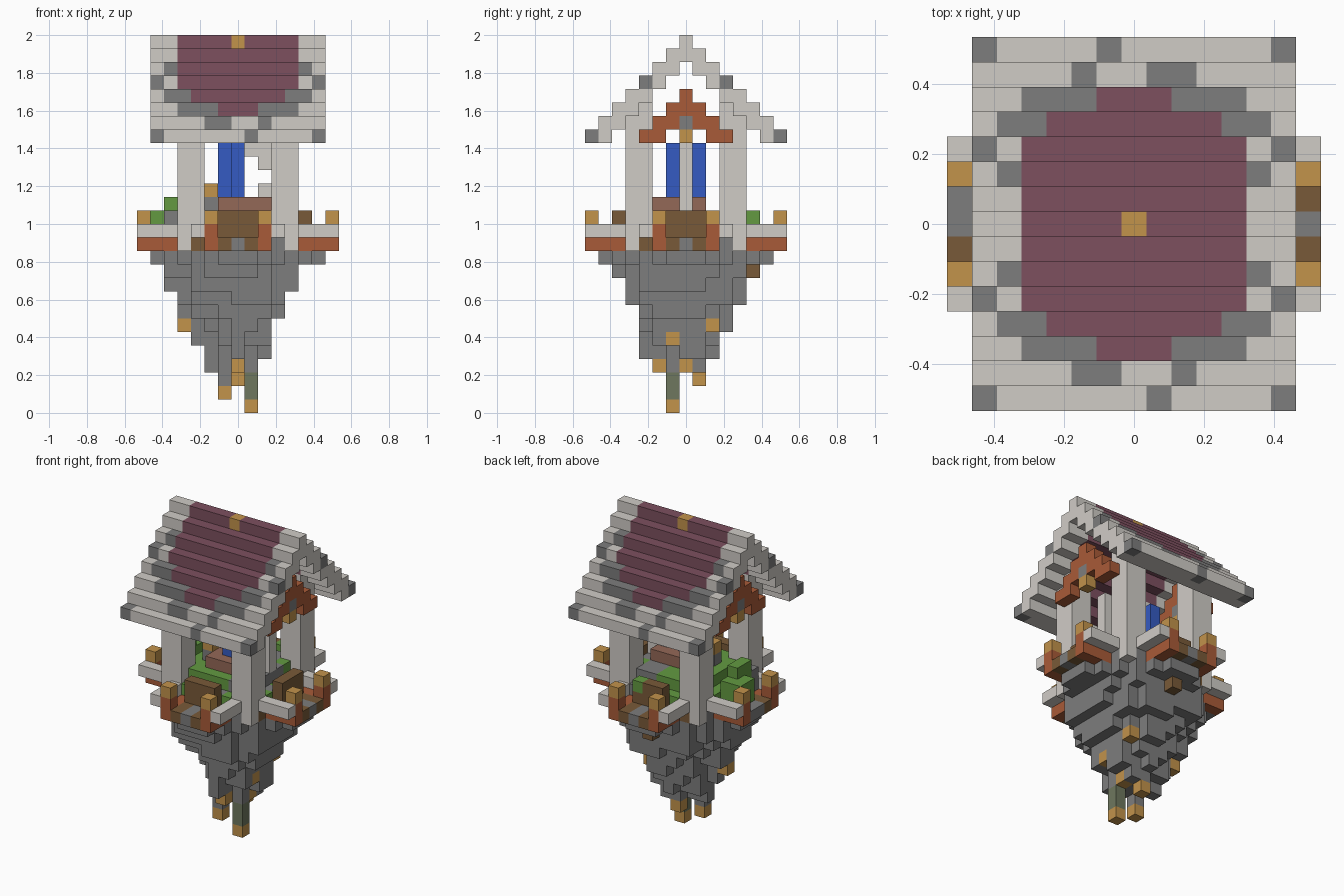
import bpy, bmesh, random
from mathutils import Vector

cube = bpy.data.objects.get("Cube")
if cube:
    bpy.data.objects.remove(cube)

random.seed(4)
UNIT = 2 / 28

COLOURS = {
    "light_stone": "d0ccc6", "dark_stone": "7d7d7d", "plum_tile": "7d505f",
    "lamp_gold": "c2934b", "dark_wood": "795a38", "red_wood": "a95b38",
    "grass_green": "639a41", "water_blue": "355bc2", "clay_brick": "946857",
    "moss_stone": "6e775e",
}


def to_linear(c):
    return c / 12.92 if c < 0.04045 else ((c + 0.055) / 1.055) ** 2.4


MATS = {}
for name, code in COLOURS.items():
    rgb = [to_linear(v / 255) for v in bytes.fromhex(code)] + [1]
    mat = bpy.data.materials.new(name)
    mat.use_nodes = True
    mat.diffuse_color = rgb
    mat.node_tree.nodes["Principled BSDF"].inputs["Base Color"].default_value = rgb
    MATS[name] = mat

STEPS = [Vector(d) for d in ((1, 0, 0), (0, 1, 0), (0, 0, 1))]


def box(cells, colour, xs, ys, zs):
    """Fill an inclusive range of blocks with one colour."""
    for x in range(xs[0], xs[-1] + 1):
        for y in range(ys[0], ys[-1] + 1):
            for z in range(zs[0], zs[-1] + 1):
                cells[x, y, z] = colour


def build(name, cells):
    """Turn a set of blocks into one mesh with only its outer faces."""
    bm = bmesh.new()
    used = sorted(set(cells.values()))
    for cell, colour in cells.items():
        centre = Vector(cell) + Vector((0, 0, 0.5))
        for i, axis in enumerate(STEPS):
            for sign in (1, -1):
                n = axis * sign
                if tuple(int(a) for a in Vector(cell) + n) in cells:
                    continue
                u = STEPS[(i + 1) % 3] / 2
                v = n.cross(u)
                mid = centre + n / 2
                corners = (mid - u - v, mid + u - v, mid + u + v, mid - u + v)
                face = bm.faces.new([bm.verts.new(c * UNIT) for c in corners])
                face.material_index = used.index(colour)
    bmesh.ops.remove_doubles(bm, verts=bm.verts, dist=UNIT / 50)
    mesh = bpy.data.meshes.new(name)
    bm.to_mesh(mesh)
    bm.free()
    for colour in used:
        mesh.materials.append(MATS[colour])
    obj = bpy.data.objects.new(name, mesh)
    bpy.context.collection.objects.link(obj)


# Floating rock: columns hang deeper towards the middle, within two outlines
LOW_X = (11, 9, 7, 5, 3, 2, 3, 3, 4, 7, 9, 11, 11)
LOW_Y = (11, 10, 8, 4, 4, 3, 3, 3, 4, 6, 8, 11, 11)
rock = {}
for x in range(-6, 7):
    for y in range(-6, 7):
        r = ((x * x + y * y) ** 0.5 + abs(x) + abs(y)) / 2
        if r > 6.6:
            continue
        low = max(LOW_X[x + 6], LOW_Y[y + 6])
        if x and y:
            hang = 1.5 + 1.1 * r + 0.06 * r * r + random.uniform(-1.3, 1.1)
            low = min(max(low, round(hang)), 11)
        box(rock, "dark_stone", (x,), (y,), (low, 11))
box(rock, "moss_stone", (1,), (-1,), (1, 2))
box(rock, "dark_stone", (1,), (-1,), (3, 5))
box(rock, "dark_stone", (-1,), (-1,), (2, 5))
for cell in ((1, -1, 0), (-1, -1, 1), (0, 1, 2), (0, -2, 3), (1, 0, 3),
             (2, -1, 5), (2, 2, 6), (-4, 0, 6)):
    rock[cell] = "lamp_gold"
rock[0, 5, 10] = "dark_wood"
build("floating_rock", rock)

# Courtyard floor with a raised grass mound
floor = {}
for x in range(-4, 5):
    for y in range(-4, 5):
        reach = abs(x) + abs(y)
        colour = "dark_stone" if x > 0 and random.random() < 0.5 else "grass_green"
        if reach < 8:
            floor[x, y, 12] = "dark_stone"
        if reach < 7:
            floor[x, y, 13] = colour
        if reach < 6 and max(abs(x), abs(y)) < 4:
            floor[x, y, 14] = colour
for s in (-1, 1):
    floor[-3, 4 * s, 12] = floor[4 * s, -3, 12] = "dark_wood"
build("courtyard_floor", floor)

# Corner pillars, the outermost corner reaching one block lower
pillars = {}
for sx in (-1, 1):
    for sy in (-1, 1):
        for px in (3, 4):
            for py in (3, 4):
                foot = 12 if px + py == 8 else 13
                box(pillars, "light_stone", (px * sx,), (py * sy,), (foot, 25 - py))
build("corner_pillars", pillars)


# Four balconies, one on each side
def balcony(name, turn, crate):
    cells = {}

    def put(colour, d, t, z):
        for a in range(d[0], d[-1] + 1):
            cells[(*turn(a, t), z)] = colour

    for s in (-1, 1):
        put("light_stone", (5, 7), 3 * s, 13)
        put("red_wood", (5, 7), 2 * s, 12)
        put("red_wood", (7,), 2 * s, 13)
        put("lamp_gold", (7,), 2 * s, 14)
    for t in (-1, 0, 1):
        stone = t == 0 or (t == 1 and not crate)
        put("dark_stone" if stone else "dark_wood", (5, 7), t, 12)
        if crate:
            put("dark_wood", (5,), t, 13)
            put("dark_wood", (5,), t, 14)
    if name == "back_balcony":
        put("grass_green", (5,), 1, 14)
    build(name, cells)


balcony("front_balcony", lambda d, t: (t, -d), True)
balcony("back_balcony", lambda d, t: (t, d), True)
balcony("left_balcony", lambda d, t: (d, t), True)
balcony("right_balcony", lambda d, t: (-d, t), False)

# Bushes
bushes = {}
box(bushes, "grass_green", (-5,), (-1, 1), (13, 14))
box(bushes, "grass_green", (-6,), (0, 1), (13, 14))
box(bushes, "grass_green", (-5,), (-1, 0), (15,))
box(bushes, "dark_stone", (-5,), (-2,), (13, 14))
build("bushes", bushes)

# Well basin, water and pump
basin = {}
box(basin, "clay_brick", (-1, 2), (-2, 1), (15,))
basin[-2, -1, 15] = "dark_stone"
basin[-2, -1, 16] = "lamp_gold"
build("well_basin", basin)

water = {}
for x, y in ((0, -1), (0, 0), (-1, 0), (-1, 1)):
    box(water, "water_blue", (x,), (y,), (16, 19))
build("water_column", water)

pump = {(x, 0, z): "light_stone" for x, z in ((1, 19), (2, 19), (2, 18), (2, 16))}
box(pump, "light_stone", (3,), (0,), (15, 19))
build("pump_post", pump)


# Stepped roof
def roof_colour(x, y):
    a, b = abs(x), abs(y)
    if a == 0 and b == 0:
        return "lamp_gold"
    plum = {4: 3, 5: 1, 6: -1, 7: -1}.get(b, 4)
    if a <= plum:
        return "plum_tile"
    dark = {2: (5,), 3: (6,), 4: (4, 5), 5: (2, 3, 4), 7: (6,)}.get(b, ())
    if a in dark or (b == 7 and x * y == -7):
        return "dark_stone"
    if b == 6 and (a == 2 or x * y == 6):
        return "dark_stone"
    return "light_stone"


roof = {}
for x in range(-6, 7):
    for y in range(-7, 8):
        top = 27 - abs(y)
        colour = roof_colour(x, y)
        if top > 20:
            inner = colour in ("plum_tile", "lamp_gold")
            roof[x, y, top - 1] = "plum_tile" if inner else "light_stone"
        roof[x, y, top] = colour
build("stepped_roof", roof)

# Timber gables with hanging lamps
gables = {}
for x in (-5, 5):
    for y in range(-3, 4):
        top = 23 - abs(y)
        box(gables, "red_wood", (x,), (y,), (max(top - 1, 20), top))
    gables[x, 0, 21] = "dark_stone"
    gables[x, 0, 20] = "lamp_gold"
build("timber_gables", gables)
